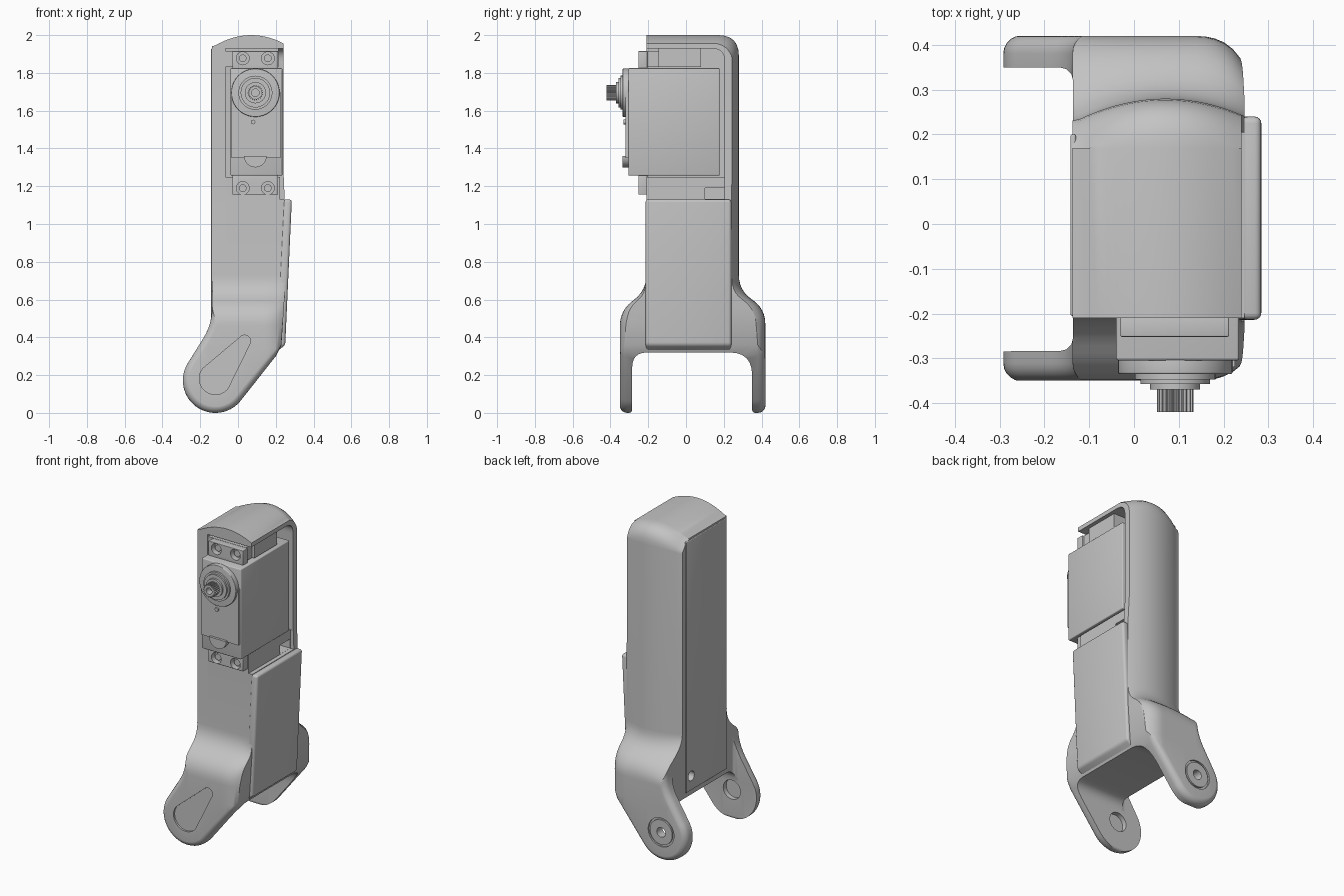
import bpy, bmesh, math
from mathutils import Vector

if "Cube" in bpy.data.objects:
    bpy.data.objects.remove(bpy.data.objects["Cube"])

GREY = (0.55, 0.55, 0.55, 1)
mat = bpy.data.materials.new("light grey")
mat.use_nodes = True
mat.diffuse_color = GREY
mat.node_tree.nodes["Principled BSDF"].inputs["Base Color"].default_value = GREY


def finish(name, bm):
    bmesh.ops.recalc_face_normals(bm, faces=bm.faces)
    me = bpy.data.meshes.new(name)
    bm.to_mesh(me)
    bm.free()
    me.materials.append(mat)
    ob = bpy.data.objects.new(name, me)
    bpy.context.collection.objects.link(ob)
    return ob


def fillet(points, steps=6):
    """Round each (u, v, reach) corner with a quadratic curve."""
    out = []
    for i, (u, v, r) in enumerate(points):
        c = Vector((u, v))
        if r == 0:
            out.append(c)
            continue
        a = Vector(points[i - 1][:2]) - c
        b = Vector(points[(i + 1) % len(points)][:2]) - c
        a, b = c + a.normalized() * r, c + b.normalized() * r
        for k in range(steps + 1):
            t = k / steps
            out.append(a * (1 - t) ** 2 + c * 2 * t * (1 - t) + b * t * t)
    return out


def loft(name, rings, bevel=0):
    bm = bmesh.new()
    rows = [[bm.verts.new(p) for p in ring] for ring in rings]
    n = len(rows[0])
    for a, b in zip(rows, rows[1:]):
        for i in range(n):
            j = (i + 1) % n
            bm.faces.new((a[i], a[j], b[j], b[i]))
    caps = [bm.faces.new(rows[0]), bm.faces.new(rows[-1])]
    if bevel:
        bmesh.ops.recalc_face_normals(bm, faces=bm.faces)
        edges = list({e for f in caps for e in f.edges})
        bmesh.ops.bevel(bm, geom=edges, offset=bevel, segments=5, profile=0.5, affect='EDGES')
    return finish(name, bm)


def prism_y(name, pts, y0, y1, bevel=0):
    return loft(name, [[(p[0], y, p[1]) for p in pts] for y in (y0, y1)], bevel)


def prism_x(name, pts, x0, x1):
    return loft(name, [[(x, p[0], p[1]) for p in pts] for x in (x0, x1)])


def arc(x, z, r, a0=0, a1=360, n=40):
    return [(x + r * math.cos(math.radians(a0 + (a1 - a0) * k / n)),
             z + r * math.sin(math.radians(a0 + (a1 - a0) * k / n))) for k in range(n + (a1 - a0 < 360))]


def disc(name, x, z, r, y0, y1, bevel=0):
    return prism_y(name, arc(x, z, r), y0, y1, bevel)


def box(name, x0, x1, y0, y1, z0, z1, bevel=0):
    bm = bmesh.new()
    bmesh.ops.create_cube(bm, size=1)
    for v in bm.verts:
        v.co = ((x0, x1)[v.co.x > 0], (y0, y1)[v.co.y > 0], (z0, z1)[v.co.z > 0])
    if bevel:
        bmesh.ops.bevel(bm, geom=bm.edges[:], offset=bevel, segments=3, profile=0.5, affect='EDGES')
    return finish(name, bm)


def boolean(target, tool, op='DIFFERENCE'):
    m = target.modifiers.new("cut", 'BOOLEAN')
    m.operation, m.solver, m.object = op, 'EXACT', tool
    bpy.context.view_layer.objects.active = target
    bpy.ops.object.modifier_apply(modifier=m.name)
    bpy.data.objects.remove(tool)


def clamp(v, lo=0, hi=1):
    return max(lo, min(hi, v))


# Pivot of the fork arms
PX, PZ, PR = -0.12, 0.172, 0.172

# Side profile of the shell, swept across x with a bulged back and crowned top
side = fillet([(-.21, 2, 0), (-.21, .65, .08), (-.35, .54, .08), (-.35, .34, 0), (-.35, 0, .02),
               (-.285, 0, .02), (-.285, .32, .08), (.35, .32, .12), (.35, 0, .02), (.42, 0, .02),
               (.42, .34, 0), (.42, .55, .08), (.28, .65, .08), (.28, 2, .11)])


def section(x):
    t = clamp((x - .07) / .2, -1)
    curve = 1 - math.sqrt(1 - clamp((x - .14) / .11) ** 2)
    ring = []
    for y, z in side:
        w = clamp((z - .5) / .2)
        size = abs(y)
        if z > .33:
            drop = (.09 if y > 0 else .06) * curve * (1 - w)
            size = min(size, max(size - drop, .215))
        if y > .2:
            size -= .05 * t * t * w
        if z > 1.85:
            z -= .06 * t * t * clamp((z - 1.85) / .1)
        ring.append((x, math.copysign(size, y), z))
    return ring


shell = loft("shell_and_fork", [section(-.34 + .02 * i) for i in range(33)])

# Front outline: straight limb running into the slanted fork arm
tip = arc(PX, PZ, PR, 148, 322, 28)
outline = fillet([(-.137, 2.1, 0), (-.137, .47, .09), (*tip[0], 0)])
outline += [Vector(p) for p in tip[1:]]
outline += [Vector(p) for p in ((.2, .3), (.23, .36), (.247, .62), (.247, 1.13), (.24, 1.3), (.24, 2.1))]
boolean(shell, prism_y("outline_tool", outline, -.351, .421, .04), 'INTERSECT')

# Space between the arms, servo bay, and the lowered bay rim
boolean(shell, box("gap_tool", -.6, -.136, -.284, .35, -.1, .75, .03))
bay = fillet([(-.6, 1.25, 0), (.205, 1.25, 0), (.205, 1.93, .07), (-.6, 1.93, 0)])
boolean(shell, prism_x("bay_tool", bay, -.065, .5))
boolean(shell, box("rim_tool", .222, .5, -.5, .204, 1.131, 1.3))
boolean(shell, box("notch_tool", .15, .5, .1, .203, 1.132, 1.19))

# Horn pockets, bearing seat and pivot screw hole
horn = arc(PX, PZ + .01, .085, 142, 322, 24) + arc(.035, .38, .032, -38, 142, 10)
boolean(shell, prism_y("front_horn_tool", horn, -.4, -.338))
boolean(shell, prism_y("back_horn_tool", horn, .3, .365))
boolean(shell, disc("seat_tool", PX, PZ + .01, .06, -.315, -.2))
boolean(shell, disc("screw_tool", PX, PZ + .01, .03, .3, .5))
groove = disc("groove_tool", PX, PZ + .01, .09, .41, .5)
boolean(groove, disc("groove_core", PX, PZ + .01, .078, .3, .6))
boolean(shell, groove)

# Flat cover on the -x side with its cable hole
panel = box("inner_cover", -.142, -.13, -.205, .2, .35, 1.93, .004)
for part in (panel, shell):
    boolean(part, prism_x("cable_tool", arc(.15, .44, .03), -.3, -.08))

# Slanted outer cover on the +x side
bm = bmesh.new()
bmesh.ops.create_cube(bm, size=1)
for v in bm.verts:
    top, out = v.co.z > 0, v.co.x > 0
    v.co = (((.2, .25), (.24, .285))[top][out], (-.214, .24)[v.co.y > 0],
            (1.13 if top else (.36 if out else .32)))
bmesh.ops.bevel(bm, geom=bm.edges[:], offset=.015, segments=4, profile=.5, affect='EDGES')
finish("outer_cover", bm)

# Servo case with front plate, round boss and lower tab
SX, SZ = .092, 1.695
box("servo_case", -.04, .235, -.305, .178, 1.256, 1.825, .006)
box("servo_front_plate", -.035, .226, -.32, -.3, 1.35, 1.7)
disc("servo_boss", SX, SZ, .128, -.335, -.3, .004)
prism_y("servo_tab", arc(SX, 1.36, .06, 180, 359, 20), -.335, -.3)
disc("servo_dimple", .08, 1.54, .012, -.33, -.3)

# Mounting ears with screw holes, and the posts behind them
for ear, z0, z1, hz in (("upper", 1.82, 1.915, 1.877), ("lower", 1.155, 1.262, 1.19)):
    lug = box(ear + "_servo_ear", -.03, .212, -.252, -.205, z0, z1, .003)
    for x in (.025, .158):
        boolean(lug, disc("ear_tool", x, hz, .034, -.5, -.215))
        disc(ear + "_ear_screw", x, hz, .02, -.235, -.2)
box("upper_mount_post", -.07, .2, -.205, -.145, 1.83, 1.915)
box("upper_mount_block", -.07, .215, -.145, .08, 1.83, 1.935)

# Stepped bearing and splined output shaft
for i, (r, y) in enumerate(((.09, -.347), (.078, -.358), (.056, -.37))):
    disc("output_collar_%d" % (i + 1), SX, SZ, r, y, -.32)
teeth = 22
spline = []
for k in range(teeth * 4):
    a = math.tau * k / (teeth * 4)
    r = .041 if k % 4 < 2 else .034
    spline.append((SX + r * math.cos(a), SZ + r * math.sin(a)))
shaft = prism_y("output_shaft", spline, -.42, -.36)
boolean(shaft, disc("shaft_tool", SX, SZ, .02, -.5, -.38))

# Smooth shading with crisp edges
for ob in bpy.data.objects:
    if ob.type == 'MESH':
        bpy.ops.object.select_all(action='DESELECT')
        ob.select_set(True)
        bpy.context.view_layer.objects.active = ob
        bpy.ops.object.shade_smooth_by_angle(angle=math.radians(32))
